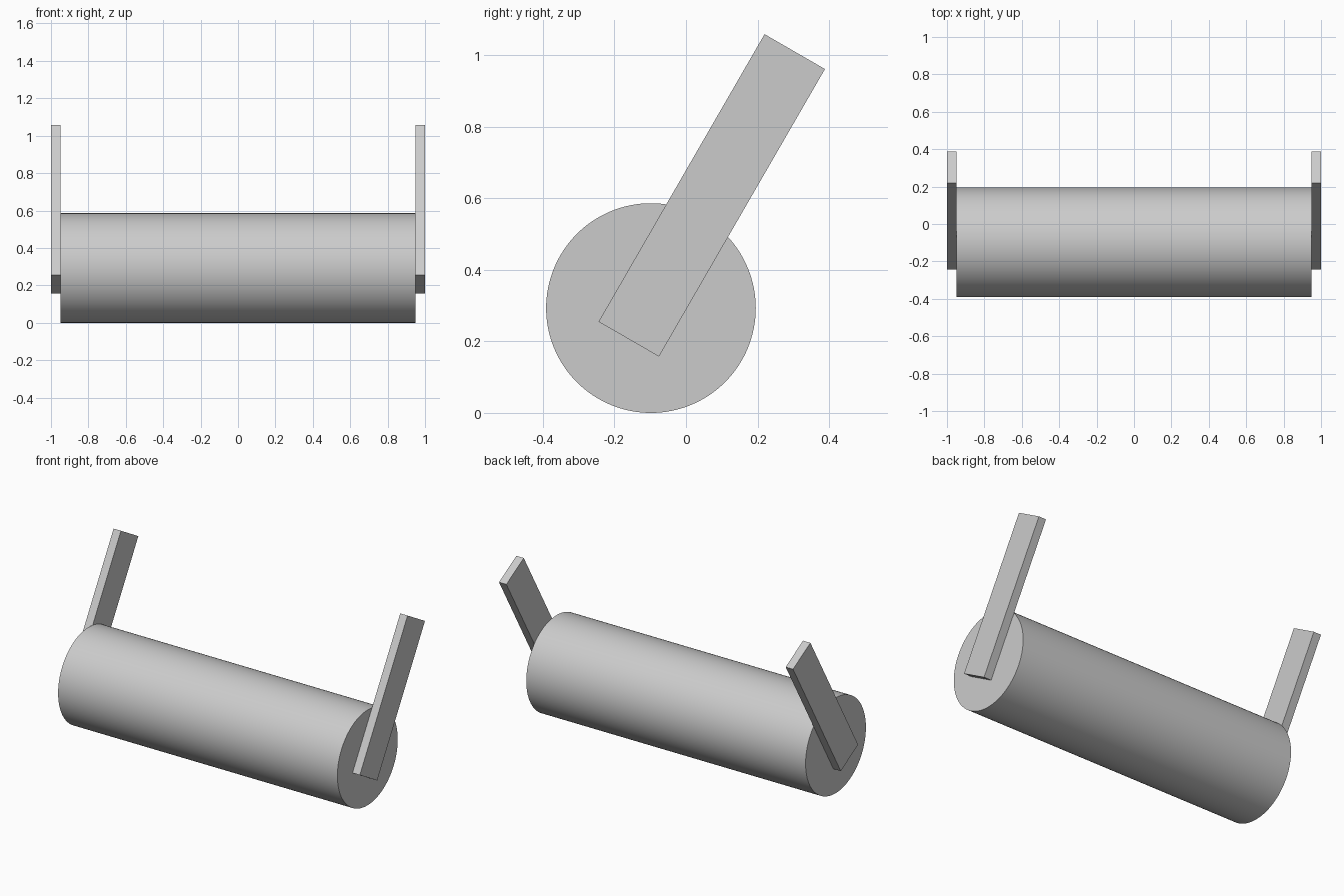
import bpy
from math import radians

# Remove the default cube
cube = bpy.data.objects.get("Cube")
if cube:
    bpy.data.objects.remove(cube, do_unlink=True)

# Single grey material
GREY = (0.6, 0.6, 0.6, 1)
grey = bpy.data.materials.new("light_grey")
grey.use_nodes = True
grey.diffuse_color = GREY
grey.node_tree.nodes["Principled BSDF"].inputs["Base Color"].default_value = GREY

RADIUS = 0.293
HALF_LENGTH = 0.95
ARM_THICKNESS = 0.05


def finish(name):
    obj = bpy.context.object
    obj.name = name
    obj.data.materials.append(grey)
    return obj


# Horizontal drum
bpy.ops.mesh.primitive_cylinder_add(
    vertices=128, radius=RADIUS, depth=2 * HALF_LENGTH,
    location=(0, -0.098, RADIUS), rotation=(0, radians(90), 0))
finish("drum")
bpy.ops.object.shade_smooth_by_angle(angle=radians(30))

# Flat arms on both end caps, leaning back
for side, name in ((1, "left_arm"), (-1, "right_arm")):
    bpy.ops.mesh.primitive_cube_add(
        size=1, location=(side * (HALF_LENGTH + ARM_THICKNESS / 2), 0.072, 0.608),
        rotation=(radians(-30), 0, 0))
    arm = finish(name)
    arm.scale = (ARM_THICKNESS, 0.195, 0.928)
